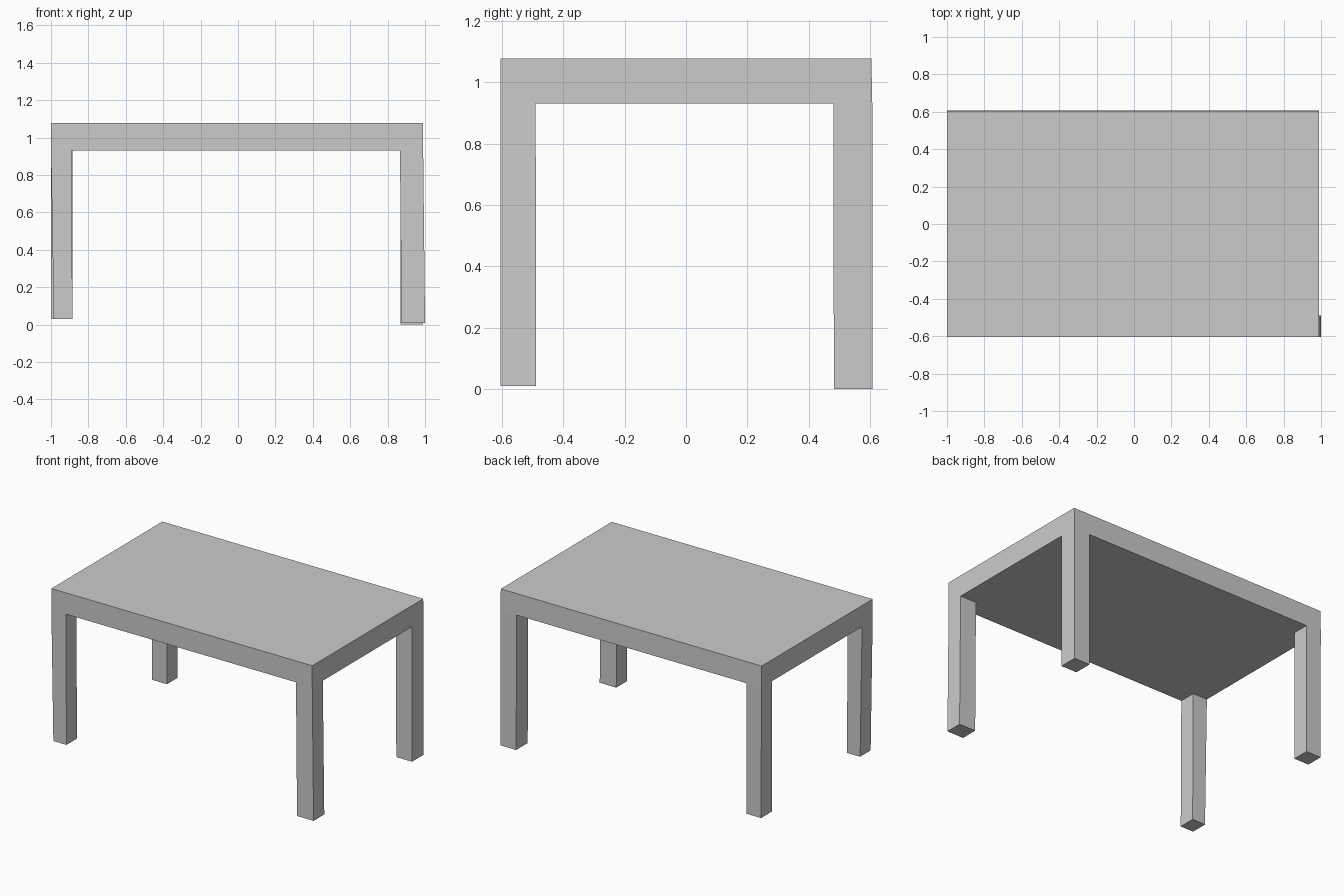
import bpy, bmesh

if "Cube" in bpy.data.objects:
    bpy.data.objects.remove(bpy.data.objects["Cube"])

TOP_Z, UNDER_Z = 1.077, 0.93
# Per corner (column side, row side): leg rectangle at the slab, rectangle at the foot, foot height
LEGS = {
    (0, 0): ((-1.0, -0.89, -0.605, -0.49), (-0.985, -0.885, -0.605, -0.49), 0.03),
    (1, 0): ((0.866, 0.99, -0.605, -0.49), (0.874, 1.0, -0.605, -0.488), 0.01),
    (0, 1): ((-1.0, -0.885, 0.49, 0.607), (-0.998, -0.885, 0.49, 0.607), 0.03),
    (1, 1): ((0.868, 0.99, 0.48, 0.607), (0.87, 0.99, 0.482, 0.608), 0.0),
}

bm = bmesh.new()


def ring(rect, z):
    """Four verts keyed by (column, row)."""
    x, y = rect[:2], rect[2:]
    return {(i, j): bm.verts.new((x[i], y[j], z)) for i in (0, 1) for j in (0, 1)}


LOOP = [(0, 0), (1, 0), (1, 1), (0, 1)]

# Legs, sharing their upper verts with the slab underside
under = {}
for (ci, cj), (upper, lower, foot_z) in LEGS.items():
    a, b = ring(upper, UNDER_Z), ring(lower, foot_z)
    for k in range(4):
        p, q = LOOP[k], LOOP[(k + 1) % 4]
        bm.faces.new((b[p], b[q], a[q], a[p]))
    bm.faces.new([b[p] for p in reversed(LOOP)])
    for (i, j), v in a.items():
        under[(ci * 2 + i, cj * 2 + j)] = v

# Slab underside: 3 x 3 cells without the leg corners
for i in range(3):
    for j in range(3):
        if i == 1 or j == 1:
            bm.faces.new((under[i, j], under[i, j + 1], under[i + 1, j + 1], under[i + 1, j]))

# Slab top and four sides
t = ring((-1.0, 0.99, -0.605, 0.604), TOP_Z)
bm.faces.new([t[p] for p in LOOP])
sides = [
    [(n, 0) for n in range(4)],
    [(3, n) for n in range(4)],
    [(3 - n, 3) for n in range(4)],
    [(0, 3 - n) for n in range(4)],
]
for k, side in enumerate(sides):
    bm.faces.new([under[p] for p in side] + [t[LOOP[(k + 1) % 4]], t[LOOP[k]]])

bmesh.ops.recalc_face_normals(bm, faces=bm.faces[:])
mesh = bpy.data.meshes.new("table")
bm.to_mesh(mesh)
bm.free()
bpy.context.collection.objects.link(bpy.data.objects.new("table", mesh))
